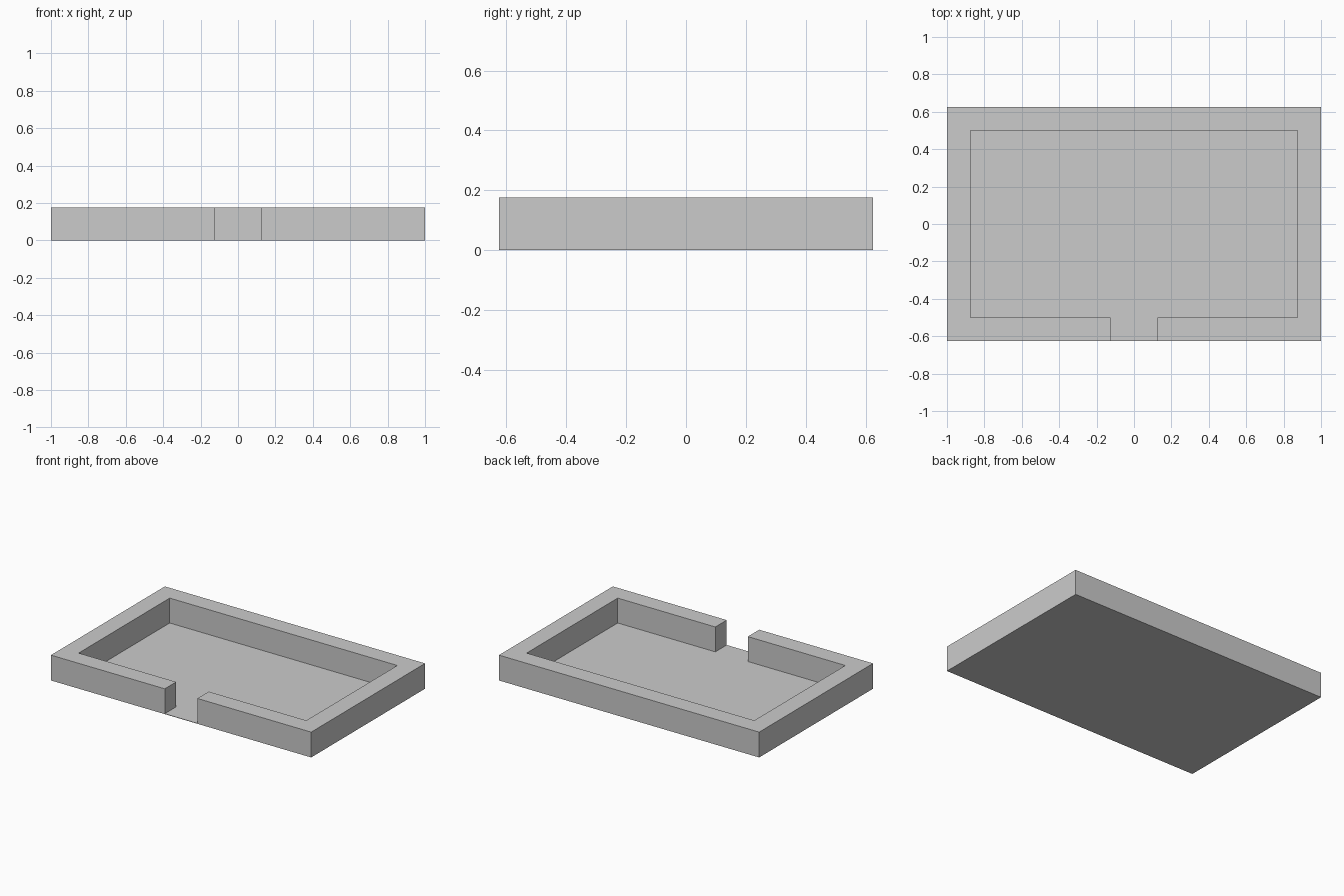
import bpy, bmesh

if "Cube" in bpy.data.objects:
    bpy.data.objects.remove(bpy.data.objects["Cube"])

W, D = 1.0, 0.625        # outer half width and half depth
T = 0.125                # wall thickness
GAP = 0.125              # half width of the front opening
FLOOR, TOP = 0.003, 0.176

grey = bpy.data.materials.new("light grey")
grey.diffuse_color = (0.6, 0.6, 0.6, 1)
grey.use_nodes = True
grey.node_tree.nodes["Principled BSDF"].inputs["Base Color"].default_value = grey.diffuse_color


def prism(name, outline, z0, z1):
    """Extrude a flat outline from z0 to z1."""
    bm = bmesh.new()
    face = bm.faces.new([bm.verts.new((x, y, z0)) for x, y in outline])
    ext = bmesh.ops.extrude_face_region(bm, geom=[face], use_keep_orig=True)
    verts = [g for g in ext["geom"] if isinstance(g, bmesh.types.BMVert)]
    bmesh.ops.translate(bm, verts=verts, vec=(0, 0, z1 - z0))
    bmesh.ops.recalc_face_normals(bm, faces=bm.faces)
    mesh = bpy.data.meshes.new(name)
    bm.to_mesh(mesh)
    bm.free()
    mesh.materials.append(grey)
    obj = bpy.data.objects.new(name, mesh)
    bpy.context.collection.objects.link(obj)
    return obj


# Thin floor sheet
prism("floor", [(-W, -D), (W, -D), (W, D), (-W, D)], 0, FLOOR)

# Perimeter wall: right half of the outline, mirrored for the left half
right = [(GAP, -D), (W, -D), (W, D)]
inner = [(W - T, D - T), (W - T, -D + T), (GAP, -D + T)]
flip = lambda pts: [(-x, y) for x, y in reversed(pts)]
prism("perimeter_wall", right + flip(right) + flip(inner) + inner, FLOOR, TOP)
